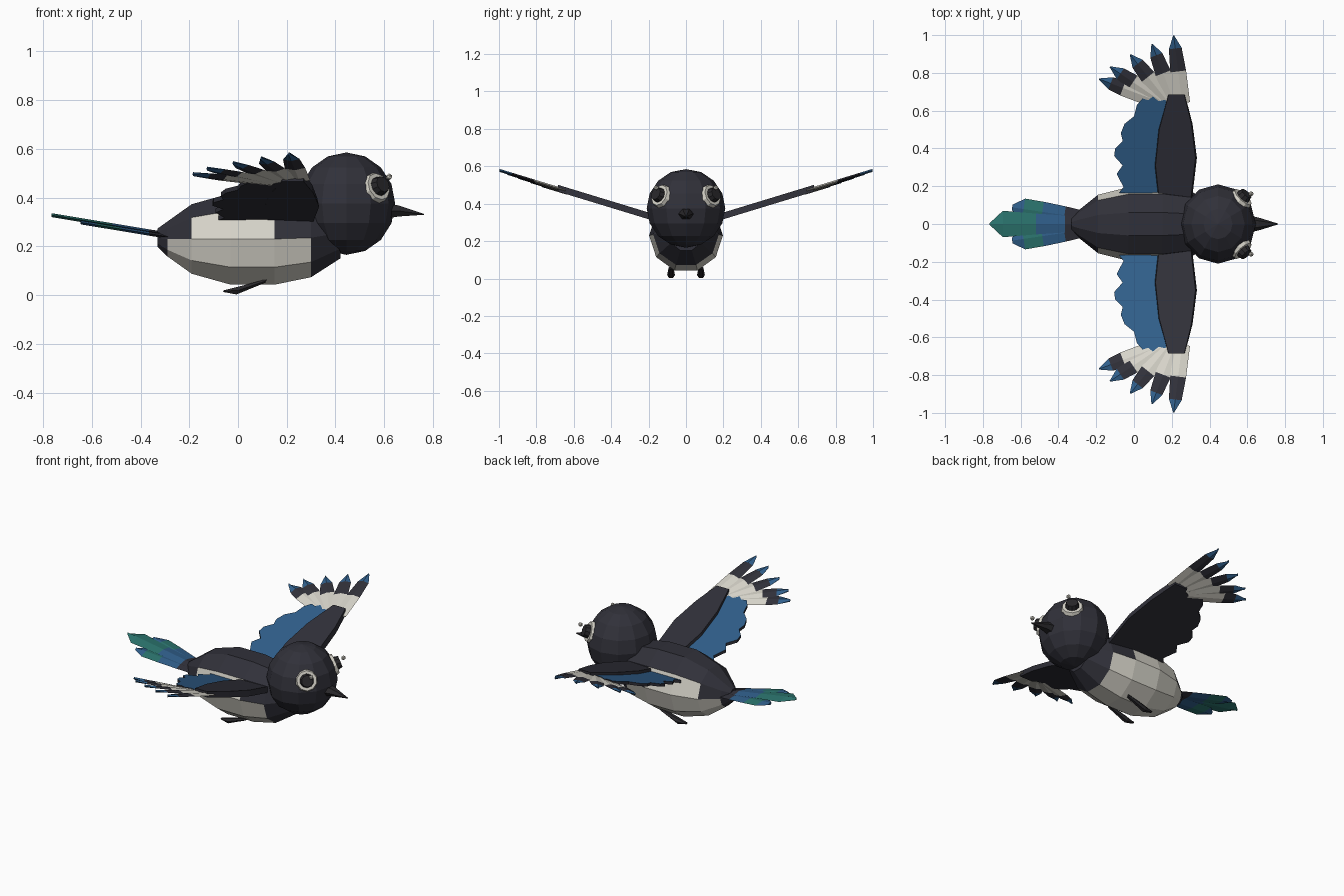
import bpy, bmesh, math
from mathutils import Vector, Matrix

if "Cube" in bpy.data.objects:
    bpy.data.objects.remove(bpy.data.objects["Cube"])

def material(name, rgb):
    m = bpy.data.materials.new(name)
    m.diffuse_color = (*rgb, 1)
    m.use_nodes = True
    m.node_tree.nodes["Principled BSDF"].inputs["Base Color"].default_value = m.diffuse_color
    return m

DARK = material("dark plumage", (0.030, 0.030, 0.041))
WHITE = material("white plumage", (0.68, 0.66, 0.59))
BLUE = material("wing blue", (0.030, 0.115, 0.26))
TEAL = material("tail teal", (0.025, 0.18, 0.16))
BLACK = material("beak and eye black", (0.022, 0.021, 0.024))

def finish(name, bm, mats):
    bmesh.ops.recalc_face_normals(bm, faces=bm.faces)
    me = bpy.data.meshes.new(name)
    bm.to_mesh(me)
    bm.free()
    for m in mats:
        me.materials.append(m)
    ob = bpy.data.objects.new(name, me)
    bpy.context.collection.objects.link(ob)
    return ob

def loft(bm, rings, seg_mats):
    """Skin a list of vertex rings; seg_mats(i, k) gives the material index."""
    rows = [[bm.verts.new(p) for p in r] for r in rings]
    n = len(rows[0])
    for i in range(len(rows) - 1):
        for k in range(n):
            f = bm.faces.new((rows[i][k], rows[i][(k + 1) % n],
                              rows[i + 1][(k + 1) % n], rows[i + 1][k]))
            f.material_index = seg_mats(i, k)
    bm.faces.new(rows[0]).material_index = seg_mats(0, 0)
    bm.faces.new(rows[-1]).material_index = seg_mats(len(rows) - 2, 0)

def feather(bm, a, b, sections, height, thick, lift=0):
    """Flat banded feather from a to b; sections are (t, half width, material)."""
    a, b = Vector(a), Vector(b)
    d = (b - a).normalized()
    side = Vector((-d.y, d.x))
    rings = []
    for t, w, _ in sections:
        c = a.lerp(b, t)
        ring = []
        for sw, dz in ((1, 0), (0, thick / 2), (-1, 0), (0, -thick / 2)):
            p = c + side * w * sw
            ring.append((p.x, p.y, height(p.x, p.y) + dz + lift))
        rings.append(ring)
    loft(bm, rings, lambda i, k: sections[i][2])

def plate(name, outline, height, thick, s, mats, lift=0, inset=1.0):
    """Extruded flat outline; faces looking up take slot 0, the rest slot 1."""
    bm = bmesh.new()
    cx = sum(p[0] for p in outline) / len(outline)
    layers = []
    for dz, k in ((thick / 2, inset), (-thick / 2, 1)):
        layers.append([bm.verts.new((cx + (x - cx) * k, y * s, height(x, y) + dz + lift))
                       for x, y in outline])
    bm.faces.new(layers[0]).material_index = 0
    bm.faces.new(layers[1]).material_index = 1
    n = len(outline)
    for i in range(n):
        j = (i + 1) % n
        bm.faces.new((layers[0][i], layers[0][j], layers[1][j], layers[1][i])).material_index = 1
    return finish(name, bm, mats)

def solid(name, maker, matrix, mat, **kw):
    bm = bmesh.new()
    maker(bm, matrix=matrix, **kw)
    return finish(name, bm, [mat])

# body: ten-sided loft, white belly and flanks
stations = [(-0.33, 0.235, 0.035, 0.04), (-0.29, 0.23, 0.075, 0.075), (-0.19, 0.23, 0.155, 0.15),
            (-0.03, 0.23, 0.195, 0.197), (0.15, 0.23, 0.197, 0.197), (0.30, 0.235, 0.175, 0.17),
            (0.42, 0.255, 0.10, 0.11)]
rings = [[(x, w * math.cos(k * math.tau / 10), z + h * math.sin(k * math.tau / 10))
          for k in range(10)] for x, z, w, h in stations]

def body_colour(i, k):
    if k >= 5:
        return 1 if 1 <= i <= 4 else 0
    return 1 if k in (0, 4) and i in (2, 3) else 0

bm = bmesh.new()
loft(bm, rings, body_colour)
finish("body", bm, [DARK, WHITE])

# head
head_c = Vector((0.445, 0, 0.375))
solid("head", bmesh.ops.create_uvsphere,
      Matrix.Translation(head_c) @ Matrix.Diagonal((0.2, 0.21, 0.21, 1)), DARK,
      u_segments=12, v_segments=8, radius=1)

# beak: tapered six-sided cone
bm = bmesh.new()
loft(bm, [[(x, w * math.cos(k * math.tau / 6), z + h * math.sin(k * math.tau / 6)) for k in range(6)]
          for x, z, w, h in ((0.61, 0.345, 0.045, 0.036), (0.66, 0.345, 0.034, 0.026),
                             (0.763, 0.331, 0.002, 0.002))], lambda i, k: 0)
finish("beak", bm, [BLACK])

# tail feathers
def tail_z(x, y):
    return 0.245 - (x + 0.3) * 0.165

bm = bmesh.new()
for s in (1, -1):
    feather(bm, (-0.29, 0.035 * s), (-0.645, 0.088 * s),
            [(0, 0.04, 0), (0.22, 0.047, 1), (0.55, 0.054, 2), (0.83, 0.056, 1), (1, 0.014, 1)],
            tail_z, 0.016, -0.004)
feather(bm, (-0.29, 0), (-0.765, 0),
        [(0, 0.04, 0), (0.16, 0.045, 1), (0.48, 0.055, 2), (0.85, 0.07, 2), (1, 0.004, 1)],
        tail_z, 0.016, 0.006)
finish("tail", bm, [DARK, BLUE, TEAL])

# wings
def wing_z(x, y):
    return 0.27 + 0.305 * abs(y)

ARM = [(0.127, 0.13), (0.106, 0.31), (0.127, 0.50), (0.18, 0.685),
       (0.27, 0.685), (0.31, 0.53), (0.333, 0.35), (0.307, 0.13)]
SECONDARIES = [(0.2, 0.16), (-0.08, 0.165), (-0.055, 0.195), (-0.092, 0.265), (-0.06, 0.31),
               (-0.105, 0.36), (-0.10, 0.40), (-0.06, 0.44), (-0.07, 0.48), (-0.05, 0.53),
               (0.0, 0.57), (0.015, 0.63), (0.045, 0.665), (0.075, 0.655), (0.10, 0.675),
               (0.13, 0.65), (0.2, 0.665)]
PRIMARIES = [((0.255, 0.64), (0.21, 0.997)), ((0.215, 0.64), (0.095, 0.953)),
             ((0.185, 0.64), (-0.02, 0.897)), ((0.16, 0.64), (-0.127, 0.832)),
             ((0.14, 0.645), (-0.185, 0.768))]
for s, label in ((1, "left"), (-1, "right")):
    plate(label + "_wing_arm", ARM, wing_z, 0.036, s, [DARK, DARK], 0.004, 0.93)
    plate(label + "_wing_blue_feathers", SECONDARIES, wing_z, 0.018, s, [BLUE, DARK], -0.004)
    bm = bmesh.new()
    for i, (a, b) in enumerate(PRIMARIES):
        feather(bm, (a[0], a[1] * s), (b[0], b[1] * s),
                [(0, 0.042, 0), (0.47 + 0.035 * i, 0.042, 1), (0.81, 0.034, 2), (1, 0.003, 2)],
                wing_z, 0.016, 0.004 - 0.003 * i)
    finish(label + "_wing_tip_feathers", bm, [WHITE, DARK, BLUE])

    # eye: white ring, black pupil, small highlight
    d = Vector((0.64, 0.69 * s, 0.34)).normalized()
    rot = d.to_track_quat('Z', 'Y').to_matrix().to_4x4()
    solid(label + "_eye_ring", bmesh.ops.create_cone, Matrix.Translation(head_c + d * 0.19) @ rot,
          WHITE, cap_ends=True, segments=10, radius1=0.07, radius2=0.058, depth=0.035)
    solid(label + "_pupil", bmesh.ops.create_cone, Matrix.Translation(head_c + d * 0.215) @ rot,
          BLACK, cap_ends=True, segments=10, radius1=0.044, radius2=0.034, depth=0.04)
    solid(label + "_eye_highlight", bmesh.ops.create_icosphere,
          Matrix.Translation((0.62, 0.16 * s, 0.485)), WHITE, subdivisions=1, radius=0.014)

    # tucked foot
    bm = bmesh.new()
    loft(bm, [[(x + 0.4 * r * math.sin(k * math.tau / 6), 0.08 * s + 0.021 * w * math.cos(k * math.tau / 6),
                z + r * math.sin(k * math.tau / 6)) for k in range(6)]
              for x, z, r, w in ((0.115, 0.058, 0.009, 0.6), (0.0, 0.019, 0.019, 1),
                                 (-0.06, 0.016, 0.004, 0.5))], lambda i, k: 0)
    finish(label + "_foot", bm, [BLACK])
